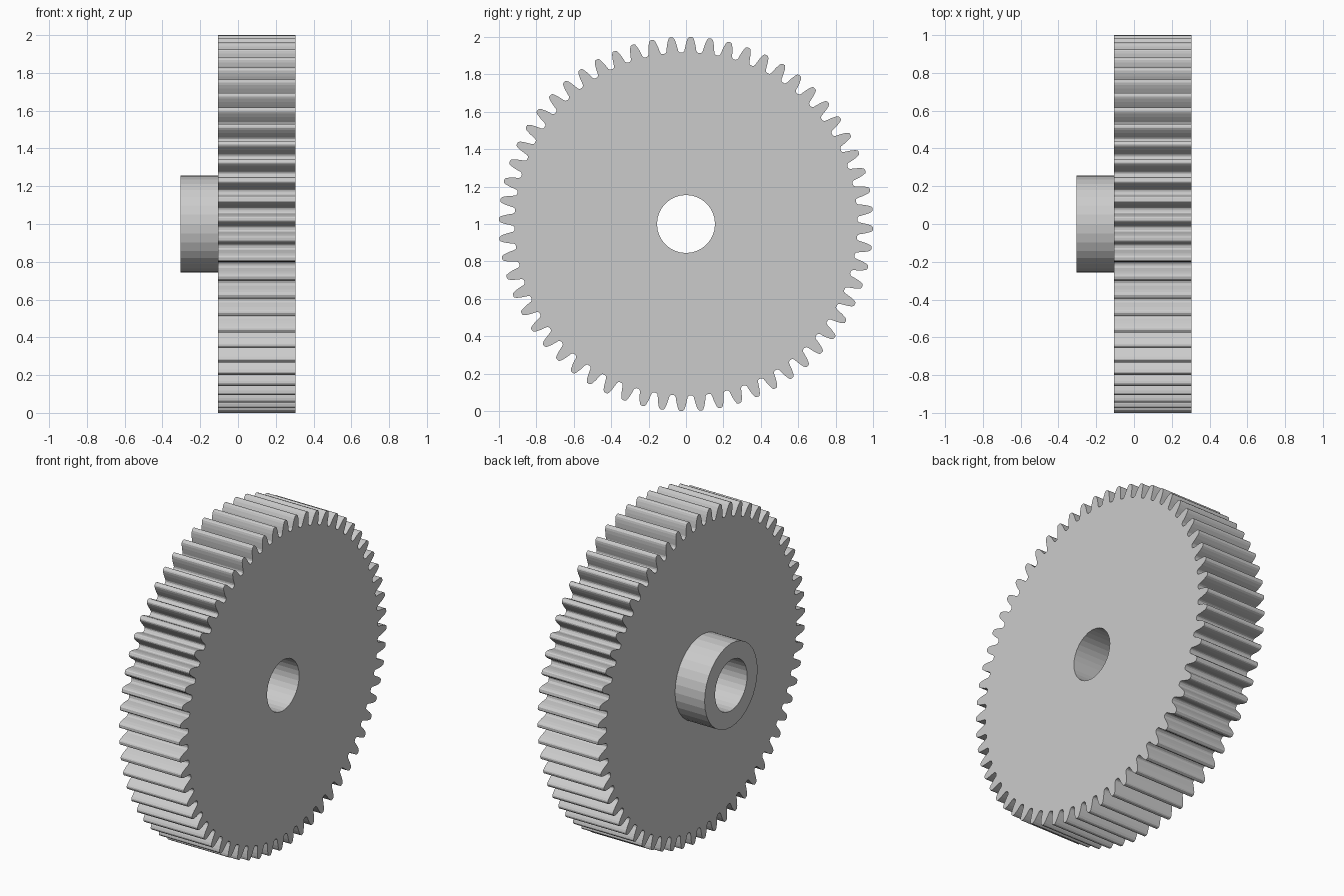
import bpy
import bmesh
from math import sin, cos, tau, radians
from mathutils import Vector

cube = bpy.data.objects.get("Cube")
if cube:
    bpy.data.objects.remove(cube, do_unlink=True)

TEETH = 60
PHASE = radians(1.45)
BORE = 0.155
HUB = 0.256

# Plain grey metal
grey = bpy.data.materials.new("grey_metal")
grey.use_nodes = True
colour = (0.6, 0.6, 0.6, 1)
grey.diffuse_color = colour
grey.node_tree.nodes["Principled BSDF"].inputs["Base Color"].default_value = colour


def polar(radius, angle):
    return radius * sin(angle), radius * cos(angle)


def circle(radius, sides=32):
    return [polar(radius, tau * i / sides) for i in range(sides)]


def gear_outline():
    # Half a tooth, root to tip: (radius, half width)
    half = [(0.917, 0.042), (0.920, 0.036), (0.928, 0.0315), (0.945, 0.0285),
            (0.965, 0.0245), (0.985, 0.0185), (0.996, 0.013), (1.0, 0.007)]
    tooth = [(r, -w / r) for r, w in half] + [(r, w / r) for r, w in reversed(half)]
    return [polar(r, PHASE + tau * i / TEETH + a)
            for i in range(TEETH) for r, a in tooth]


def extruded_ring(name, outlines, x_min, x_max):
    """Fill between the outlines, then extrude along x."""
    bm = bmesh.new()
    edges = []
    for outline in outlines:
        verts = [bm.verts.new((x_min, y, z)) for y, z in outline]
        edges += [bm.edges.new((a, b)) for a, b in zip(verts, verts[1:] + verts[:1])]
    bmesh.ops.triangle_fill(bm, use_beauty=True, edges=edges, normal=Vector((-1, 0, 0)))
    result = bmesh.ops.extrude_face_region(bm, geom=bm.faces[:], use_keep_orig=True)
    moved = [v for v in result["geom"] if isinstance(v, bmesh.types.BMVert)]
    bmesh.ops.translate(bm, verts=moved, vec=(x_max - x_min, 0, 0))
    bmesh.ops.recalc_face_normals(bm, faces=bm.faces[:])
    mesh = bpy.data.meshes.new(name)
    bm.to_mesh(mesh)
    bm.free()
    mesh.materials.append(grey)
    obj = bpy.data.objects.new(name, mesh)
    obj.location.z = 1
    bpy.context.collection.objects.link(obj)
    return obj


# Toothed wheel and the collar on its right side, sharing one bore
extruded_ring("gear_wheel", [gear_outline(), circle(BORE)], -0.105, 0.305)
extruded_ring("hub_collar", [circle(HUB), circle(BORE)], -0.305, -0.105)
